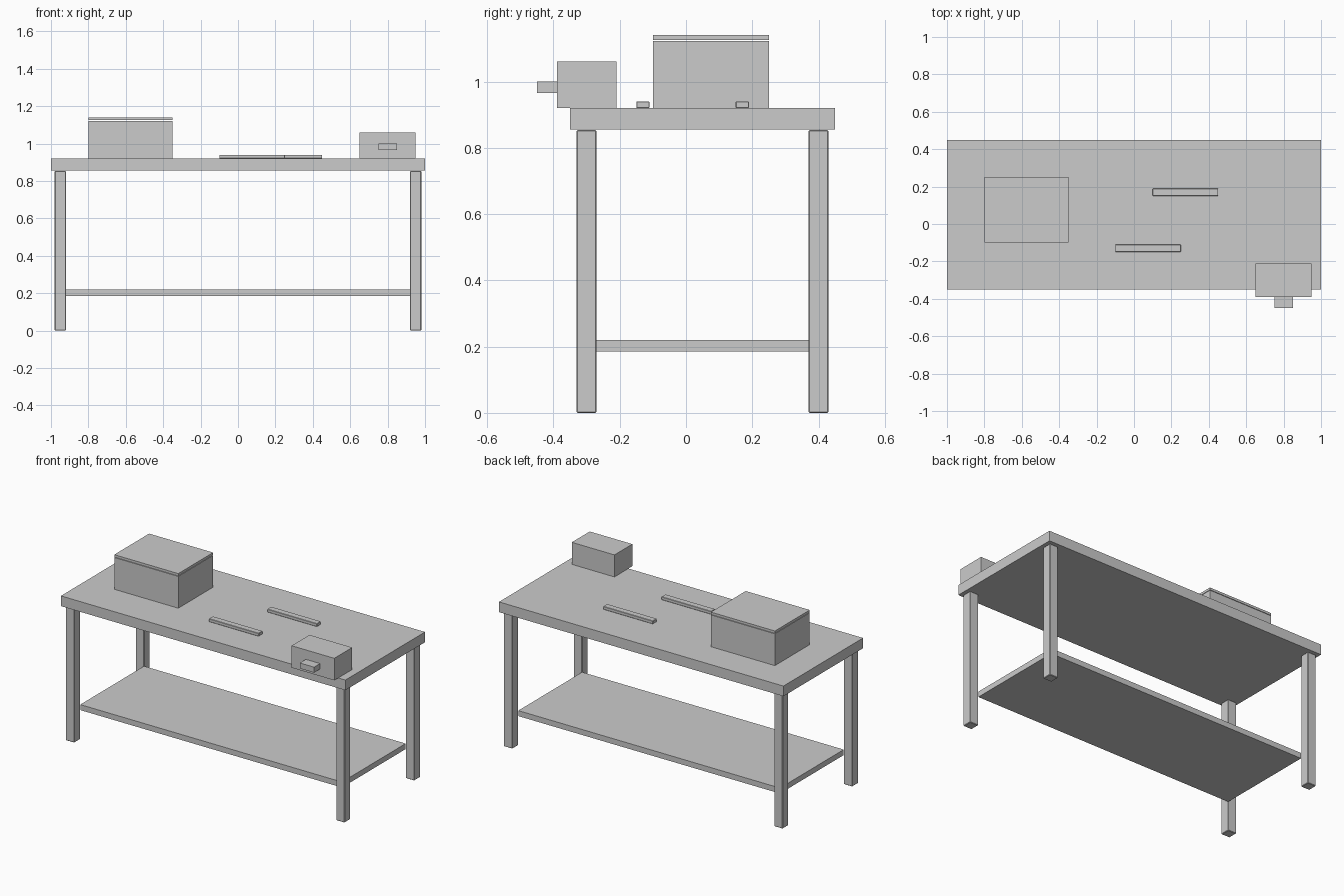
import bpy

cube = bpy.data.objects.get("Cube")
if cube:
    bpy.data.objects.remove(cube, do_unlink=True)

grey = bpy.data.materials.new("light_grey")
grey.use_nodes = True
GREY = (0.6, 0.6, 0.6, 1)
grey.diffuse_color = GREY
grey.node_tree.nodes["Principled BSDF"].inputs["Base Color"].default_value = GREY


def box(name, x, y, z, bevel=0):
    """Add a box spanning the given (low, high) ranges."""
    spans = (x, y, z)
    bpy.ops.mesh.primitive_cube_add(size=1, location=[(a + b) / 2 for a, b in spans])
    ob = bpy.context.object
    ob.name = name
    ob.scale = [b - a for a, b in spans]
    bpy.ops.object.transform_apply(location=False, rotation=False, scale=True)
    ob.data.materials.append(grey)
    if bevel:
        mod = ob.modifiers.new("edge_bevel", 'BEVEL')
        mod.width = bevel
        mod.segments = 1
    return ob


# Bench top and lower shelf
TOP = 0.92
box("bench_top", (-1, 1), (-0.35, 0.45), (0.855, TOP))
box("lower_shelf", (-0.92, 0.92), (-0.27, 0.37), (0.185, 0.22))

# Four legs
for side, x in (("right", -0.98), ("left", 0.92)):
    for end, y in (("front", -0.33), ("back", 0.37)):
        box(f"{end}_{side}_leg", (x, x + 0.06), (y, y + 0.06), (0, 0.853), 0.003)

# Toolbox with lid
box("toolbox", (-0.8, -0.35), (-0.1, 0.25), (TOP, 1.122))
box("toolbox_lid", (-0.8, -0.35), (-0.1, 0.25), (1.125, 1.14))

# Vise overhanging the front edge
box("vise_body", (0.65, 0.95), (-0.39, -0.21), (TOP, 1.06))
box("vise_handle", (0.75, 0.85), (-0.45, -0.39), (0.965, 1.0))

# Hand tools lying on the top
for name, x, y in (("front_tool", -0.1, -0.15), ("back_tool", 0.1, 0.15)):
    box(name, (x, x + 0.35), (y, y + 0.04), (TOP, 0.94), 0.002)
